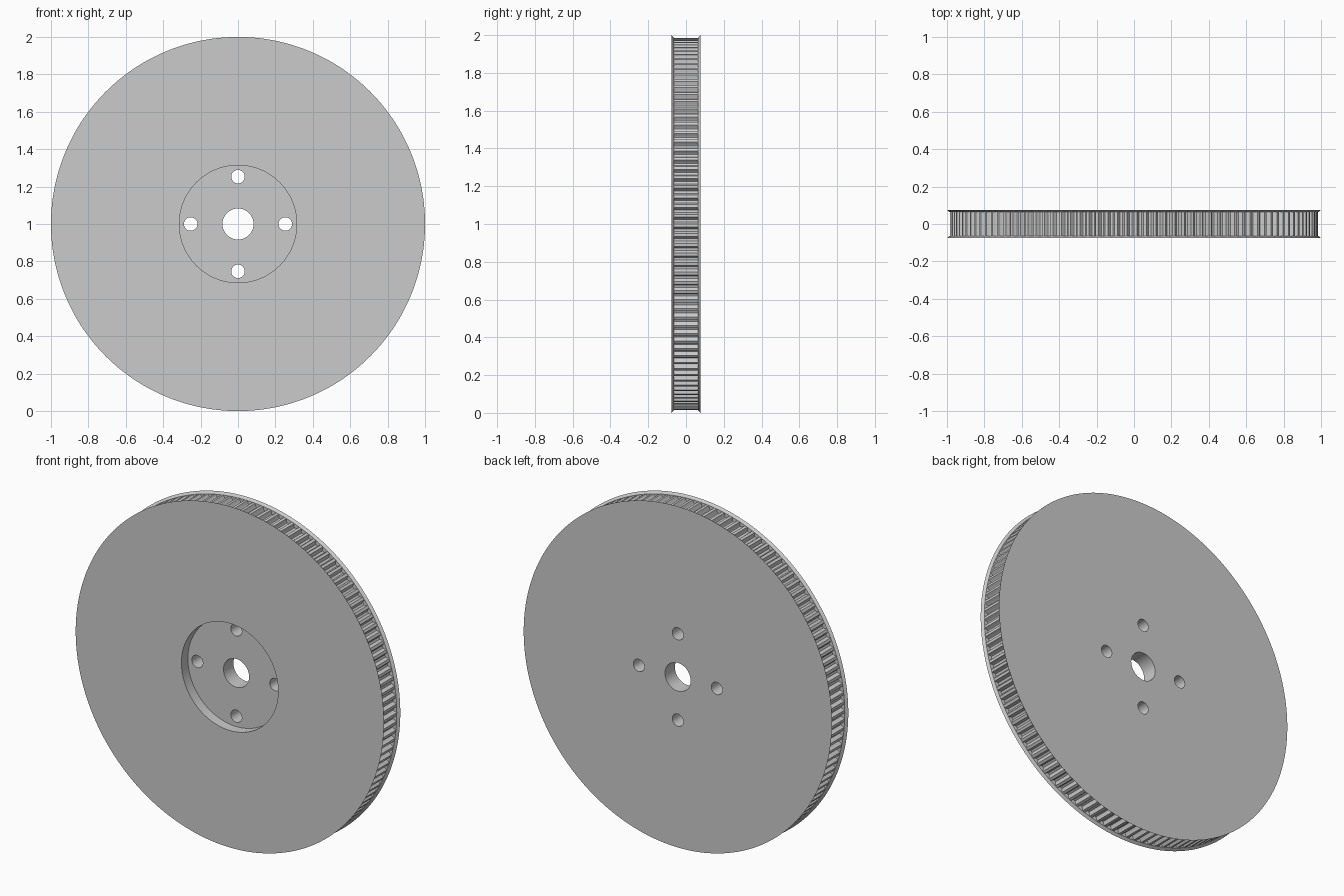
import bpy, bmesh
from math import sin, cos, pi, radians

if "Cube" in bpy.data.objects:
    bpy.data.objects.remove(bpy.data.objects["Cube"])

TEETH = 120
# one tooth pitch: (fraction of pitch, radius), rounded groove then flat land
PITCH = [(0.0, 0.985), (0.30, 0.985), (0.37, 0.979), (0.42, 0.970), (0.52, 0.964),
         (0.78, 0.964), (0.88, 0.970), (0.93, 0.979)]
W, WI = 0.076, 0.063          # half width at flange faces / toothed band
ANGLES = [(t + f) * 2 * pi / TEETH for t in range(TEETH) for f, _ in PITCH]
TOOTH_R = [r for _ in range(TEETH) for _, r in PITCH]


def ring(bm, y, radii):
    return [bm.verts.new((r * sin(a), y, 1 + r * cos(a))) for a, r in zip(ANGLES, radii)]


def cylinder(name, r, x, z, y0, y1, sides):
    bpy.ops.mesh.primitive_cylinder_add(vertices=sides, radius=r, depth=y1 - y0,
                                        location=(x, (y0 + y1) / 2, z), rotation=(pi / 2, 0, 0))
    ob = bpy.context.object
    ob.name = name
    ob.hide_render = True
    return ob


# toothed wheel with two bevelled flanges
n = len(ANGLES)
bm = bmesh.new()
rings = [ring(bm, -W, [1.0] * n), ring(bm, -WI, [0.986] * n), ring(bm, -WI, TOOTH_R),
         ring(bm, WI, TOOTH_R), ring(bm, WI, [0.986] * n), ring(bm, W, [1.0] * n)]
for a, b in zip(rings, rings[1:]):
    for i in range(n):
        j = (i + 1) % n
        bm.faces.new((a[i], a[j], b[j], b[i]))
bm.faces.new(rings[0])
bm.faces.new(rings[-1])
bmesh.ops.recalc_face_normals(bm, faces=bm.faces)
mesh = bpy.data.meshes.new("toothed_pulley")
bm.to_mesh(mesh)
bm.free()
pulley = bpy.data.objects.new("toothed_pulley", mesh)
bpy.context.collection.objects.link(pulley)

# front recess, centre bore and four bolt holes
cutters = [cylinder("recess_cutter", 0.314, 0, 1, -0.2, -W + 0.06, 128),
           cylinder("bore_cutter", 0.083, 0, 1, -0.3, 0.3, 64)]
for k in range(4):
    a = k * pi / 2
    cutters.append(cylinder("bolt_hole_cutter", 0.036, 0.253 * sin(a), 1 + 0.253 * cos(a), -0.3, 0.3, 40))

bpy.ops.object.select_all(action='DESELECT')
pulley.select_set(True)
bpy.context.view_layer.objects.active = pulley
for c in cutters:
    m = pulley.modifiers.new("cut", 'BOOLEAN')
    m.operation, m.solver, m.object = 'DIFFERENCE', 'EXACT', c
    bpy.ops.object.modifier_apply(modifier=m.name)
for c in cutters:
    bpy.data.objects.remove(c, do_unlink=True)
bpy.ops.object.shade_smooth_by_angle(angle=radians(25))
